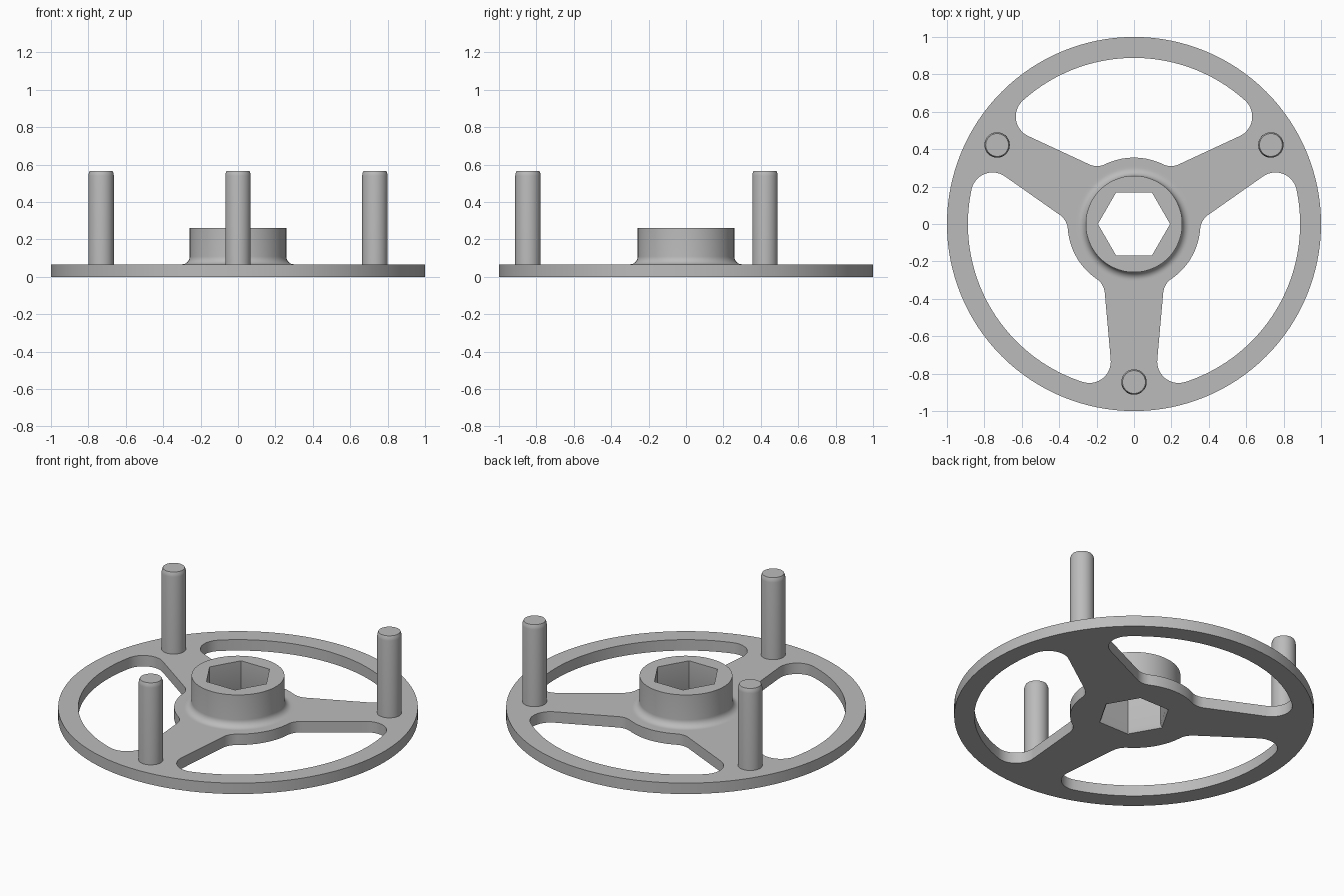
import bpy
import bmesh
from math import sin, cos, pi, radians, hypot, atan2, sqrt
from mathutils import Vector

old = bpy.data.objects.get("Cube")
if old:
    bpy.data.objects.remove(old)

THICK, HUB_TOP, HUB_R = 0.067, 0.262, 0.258

grey = bpy.data.materials.new("plain grey")
grey.use_nodes = True
grey.diffuse_color = (0.5, 0.5, 0.5, 1)
grey.node_tree.nodes["Principled BSDF"].inputs["Base Color"].default_value = (0.5, 0.5, 0.5, 1)


def loft(bm, rings):
    """Skin a stack of equal-length point rings and cap both ends."""
    rows = [[bm.verts.new(p) for p in ring] for ring in rings]
    for a, b in zip(rows, rows[1:]):
        for i in range(len(a)):
            j = (i + 1) % len(a)
            bm.faces.new((a[i], a[j], b[j], b[i]))
    bm.faces.new(rows[0][::-1])
    bm.faces.new(rows[-1])


def circle(r, z, n):
    return [(r * cos(2 * pi * i / n), r * sin(2 * pi * i / n), z) for i in range(n)]


def make_object(name, bm):
    bmesh.ops.recalc_face_normals(bm, faces=bm.faces[:])
    mesh = bpy.data.meshes.new(name)
    bm.to_mesh(mesh)
    bm.free()
    mesh.materials.append(grey)
    obj = bpy.data.objects.new(name, mesh)
    bpy.context.collection.objects.link(obj)
    return obj


def select(obj):
    bpy.ops.object.select_all(action='DESELECT')
    obj.select_set(True)
    bpy.context.view_layer.objects.active = obj


def smooth(obj):
    select(obj)
    bpy.ops.object.shade_smooth_by_angle(angle=radians(30))


def arc(c, r, a0, a1, n):
    return [Vector((c[0] + r * cos(a0 + (a1 - a0) * i / n),
                    c[1] + r * sin(a0 + (a1 - a0) * i / n))) for i in range(n + 1)]


def window_outline():
    """Opening between two spokes, symmetric about +y, with filleted corners."""
    rim, hub, rim_fillet, hub_fillet = 0.888, 0.355, 0.115, 0.10
    base, slope = 0.189, -0.089            # tapering spoke edge: v = base + slope * u
    length = hypot(1, slope)
    normal = Vector((-slope, 1)) / length
    along = Vector((1, slope)) / length

    def fillet_centre(dist, r):
        d = base / length + r
        return normal * d + along * sqrt(dist * dist - d * d)

    inner = fillet_centre(hub + hub_fillet, hub_fillet)
    outer = fillet_centre(rim - rim_fillet, rim_fillet)
    down = atan2(-normal.y, -normal.x)
    ang_in, ang_out = atan2(inner.y, inner.x), atan2(outer.y, outer.x)
    mid = radians(60)
    half = arc((0, 0), hub, mid, ang_in, 10)
    half += arc(inner, hub_fillet, ang_in - pi, down - 0, 10) if ang_in - pi < down else \
        arc(inner, hub_fillet, ang_in + pi, down, 10)
    half += arc(outer, rim_fillet, down, ang_out, 16)
    half += arc((0, 0), rim, ang_out, mid, 24)
    # Turn so the half lies right of +y, then mirror it
    c, s = cos(radians(30)), sin(radians(30))
    half = [Vector((p.x * c - p.y * s, p.x * s + p.y * c)) for p in half]
    points = half + [Vector((-p.x, p.y)) for p in reversed(half)]
    clean = []
    for p in points:
        if not clean or (p - clean[-1]).length > 1e-4:
            clean.append(p)
    if (clean[0] - clean[-1]).length < 1e-4:
        clean.pop()
    return clean


# Wheel body: flat disc with a raised hub and a rounded hub foot
foot = 0.042
profile = [(1, 0), (1, THICK), (HUB_R + foot + 0.01, THICK)]
for i in range(9):
    a = -pi / 2 - i * pi / 16
    profile.append((HUB_R + foot + foot * cos(a), THICK + foot + foot * sin(a)))
profile.append((HUB_R, HUB_TOP))
bm = bmesh.new()
loft(bm, [circle(r, z, 128) for r, z in profile])
wheel = make_object("wheel", bm)

# Cutter: three windows and the hexagonal bore with a slight lead-in
bm = bmesh.new()
outline = window_outline()
for k in range(3):
    c, s = cos(k * 2 * pi / 3), sin(k * 2 * pi / 3)
    turned = [(p.x * c - p.y * s, p.x * s + p.y * c) for p in outline]
    loft(bm, [[(x, y, z) for x, y in turned] for z in (-0.1, 0.2)])
loft(bm, [circle(r, z, 6) for r, z in ((0.213, -0.02), (0.193, 0.02), (0.193, 0.4))])
cutter = make_object("opening_cutter", bm)
cutter.hide_render = True

cut = wheel.modifiers.new("openings", 'BOOLEAN')
cut.operation = 'DIFFERENCE'
cut.solver = 'EXACT'
cut.object = cutter
select(wheel)
bpy.ops.object.modifier_apply(modifier=cut.name)
bpy.data.objects.remove(cutter)
smooth(wheel)

# Three upright pegs with softened tops, one on each spoke
for name, deg in (("front_peg", -90), ("left_peg", 30), ("right_peg", 150)):
    bm = bmesh.new()
    loft(bm, [circle(r, z, 40) for r, z in
              ((0.068, 0.03), (0.068, 0.54), (0.0665, 0.553), (0.061, 0.567))])
    peg = make_object(name, bm)
    peg.location = (0.845 * cos(radians(deg)), 0.845 * sin(radians(deg)), 0)
    smooth(peg)
